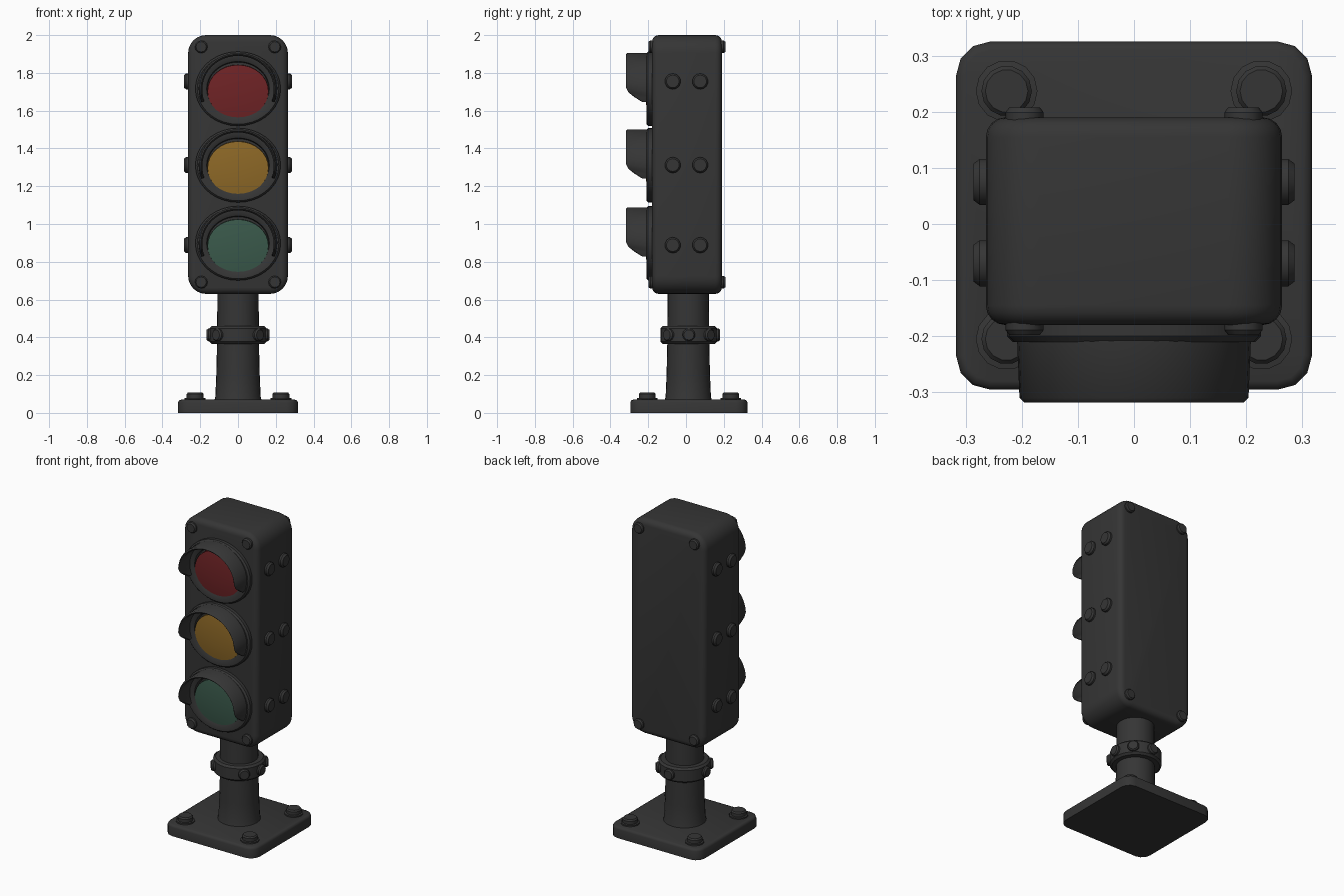
import bpy, bmesh, math
from mathutils import Vector, Matrix

if "Cube" in bpy.data.objects:
    bpy.data.objects.remove(bpy.data.objects["Cube"])


def material(name, rgb):
    m = bpy.data.materials.new(name)
    m.diffuse_color = (*rgb, 1)
    m.use_nodes = True
    m.node_tree.nodes["Principled BSDF"].inputs["Base Color"].default_value = m.diffuse_color
    return m


BLACK = material("charcoal", (0.036, 0.036, 0.036))
RED = material("lens red", (0.16, 0.017, 0.019))
AMBER = material("lens amber", (0.27, 0.14, 0.02))
GREEN = material("lens green", (0.042, 0.10, 0.07))


def finish(name, bm, mat, angle=35):
    bmesh.ops.recalc_face_normals(bm, faces=bm.faces)
    me = bpy.data.meshes.new(name)
    bm.to_mesh(me)
    bm.free()
    ob = bpy.data.objects.new(name, me)
    bpy.context.collection.objects.link(ob)
    me.materials.append(mat)
    bpy.ops.object.select_all(action='DESELECT')
    ob.select_set(True)
    bpy.context.view_layer.objects.active = ob
    bpy.ops.object.shade_smooth_by_angle(angle=math.radians(angle))
    return ob


def lathe(name, profile, loc, axis=(0, 0, 1), squash=1, mat=BLACK, n=16):
    """Spin (radius, height) points about an axis; radius 0 closes with a cap."""
    bm = bmesh.new()
    rings = []
    for r, h in profile:
        if r == 0:
            rings.append([bm.verts.new((0, 0, h))] * n)
        else:
            rings.append([bm.verts.new((r * math.cos(2 * math.pi * i / n),
                                        r * squash * math.sin(2 * math.pi * i / n), h))
                          for i in range(n)])
    for a, b in zip(rings, rings[1:]):
        for i in range(n):
            j = (i + 1) % n
            bm.faces.new(list(dict.fromkeys((a[i], a[j], b[j], b[i]))))
    rot = Vector((0, 0, 1)).rotation_difference(Vector(axis)).to_matrix().to_4x4()
    bm.transform(Matrix.Translation(loc) @ rot)
    return finish(name, bm, mat)


def rounded_box(name, lo, hi, axis, corner, segs, rim, rim_segs, rim_sides):
    """Box with corners rounded along one axis and softened rims at its ends."""
    bm = bmesh.new()
    bmesh.ops.create_cube(bm, size=1)
    lo, hi = Vector(lo), Vector(hi)
    bm.transform(Matrix.Translation((lo + hi) / 2) @ Matrix.Diagonal((*(hi - lo), 1)))
    edges = [e for e in bm.edges
             if abs((e.verts[0].co - e.verts[1].co).normalized()[axis]) > 0.9]
    bmesh.ops.bevel(bm, geom=edges, offset=corner, segments=segs, profile=0.5, affect='EDGES')
    ends = {1: hi[axis], -1: lo[axis]}
    edges = [e for e in bm.edges
             if any(all(abs(v.co[axis] - ends[s]) < 1e-5 for v in e.verts) for s in rim_sides)]
    bmesh.ops.bevel(bm, geom=edges, offset=rim, segments=rim_segs, profile=0.5, affect='EDGES')
    return finish(name, bm, BLACK, 50)


def bolt(name, r, h, loc, axis, n=12):
    lathe(name, [(0, -0.015), (r, -0.015), (r, h * 0.5), (r * 0.8, h), (0, h)], loc, axis, n=n)


def hood(name, z0, rx=0.21, rz=0.19, wall=0.016, n=28):
    """Open-bottomed visor whose front lip sweeps back at its lower ends."""
    bm = bmesh.new()
    start = math.radians(-22)
    rows = []
    for i in range(n + 1):
        t = start + (math.pi - 2 * start) * i / n
        s = math.sin(t)
        k = min(1, max(0, (s + 0.37) / 0.42))
        front = -0.235 - 0.083 * math.sin(k * math.pi / 2)
        row = []
        for w, y in ((0, -0.17), (0, front + 0.008), (wall * 0.5, front),
                     (wall, front + 0.008), (wall, -0.17)):
            taper = 1 - 0.25 * max(0, -y - 0.2)
            row.append(bm.verts.new(((rx - w) * taper * math.cos(t), y, z0 + (rz - w) * s)))
        rows.append(row)
    for a, b in zip(rows, rows[1:]):
        for j in range(5):
            bm.faces.new((a[j], a[(j + 1) % 5], b[(j + 1) % 5], b[j]))
    bm.faces.new(rows[0])
    bm.faces.new(rows[-1])
    finish(name, bm, BLACK, 50)


# Base plate and its four anchor bolts
rounded_box("base_plate", (-0.317, -0.295, 0), (0.317, 0.325, 0.07), 2, 0.06, 3, 0.015, 2, (1,))
for x in (-0.227, 0.227):
    for y in (-0.205, 0.237):
        lathe("anchor_bolt", [(0, 0.06), (0.055, 0.06), (0.055, 0.078), (0.045, 0.08),
                              (0.045, 0.1), (0.038, 0.108), (0, 0.108)], (x, y, 0), n=14)

# Pole with a bolted collar
lathe("pole", [(0, 0.05), (0.13, 0.05), (0.12, 0.085), (0.115, 0.2), (0.111, 0.37),
               (0.109, 0.66), (0, 0.66)], (0, 0.012, 0), n=28)
lathe("collar", [(0.1, 0.365), (0.138, 0.365), (0.15, 0.377), (0.15, 0.448),
                 (0.138, 0.46), (0.1, 0.46)], (0, 0.015, 0), n=28)
for deg in (-135, -45, 0, 45, 90, 180):
    a = math.radians(deg)
    d = Vector((math.cos(a), math.sin(a), 0))
    bolt("collar_bolt", 0.034, 0.018, d * 0.148 + Vector((0, 0.015, 0.413)), d)

# Signal housing
rounded_box("housing", (-0.264, -0.18, 0.63), (0.264, 0.19, 2.0), 1, 0.095, 6, 0.035, 4, (-1, 1))

# Corner screws, front and back
for side, y in ((-1, -0.18), (1, 0.19)):
    for x in (-0.195, 0.195):
        for z in (0.692, 1.938):
            bolt("corner_screw", 0.034, 0.018, (x, y, z), (0, side, 0))

# Side rivets
for s in (-1, 1):
    for z in (0.888, 1.312, 1.755):
        for y in (-0.07, 0.075):
            bolt("side_rivet", 0.042, 0.022, (s * 0.264, y, z), (s, 0, 0), 14)

# Three lamps: bezel ring, domed lens, visor
for colour, z, mat in (("red", 1.702, RED), ("amber", 1.297, AMBER), ("green", 0.884, GREEN)):
    lathe(colour + "_bezel", [(0.226, 0.16), (0.226, 0.2), (0.216, 0.21), (0.19, 0.21),
                              (0.166, 0.2), (0.16, 0.175)],
          (0, 0, z + 0.014), (0, -1, 0), 0.87, n=36)
    lathe(colour + "_lens", [(0.163, 0.17), (0.161, 0.203), (0.12, 0.208), (0.06, 0.212), (0, 0.213)],
          (0, 0, z), (0, -1, 0), 0.87, mat, 32)
    hood(colour + "_visor", z + 0.014)
